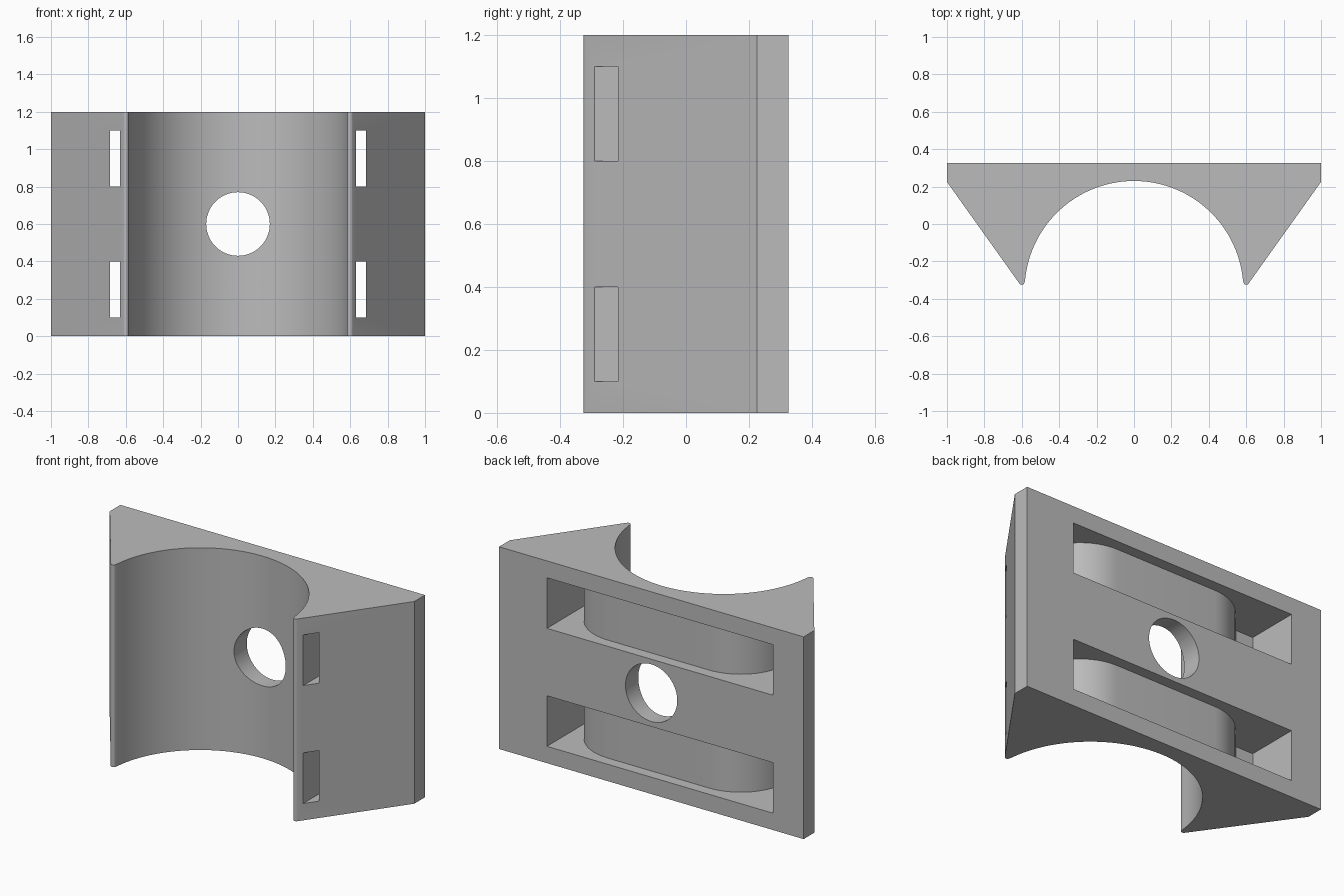
import bpy, bmesh
from math import sin, cos, pi, radians

if "Cube" in bpy.data.objects:
    bpy.data.objects.remove(bpy.data.objects["Cube"], do_unlink=True)

HEIGHT = 1.2
BACK = 0.325

grey = bpy.data.materials.new("plain grey")
grey.use_nodes = True
colour = (0.5, 0.5, 0.5, 1)
grey.diffuse_color = colour
grey.node_tree.nodes["Principled BSDF"].inputs["Base Color"].default_value = colour


def arc(cx, cy, r, start, end, steps):
    """Points on an arc, angles in degrees."""
    angles = [radians(start + (end - start) * i / steps) for i in range(steps + 1)]
    return [(cx + r * cos(a), cy + r * sin(a)) for a in angles]


def prism(name, outline, z0, z1):
    """Extrude a plan outline between two heights."""
    bm = bmesh.new()
    base = bm.faces.new([bm.verts.new((x, y, z0)) for x, y in outline])
    top = bmesh.ops.extrude_face_region(bm, geom=[base])["geom"]
    verts = [v for v in top if isinstance(v, bmesh.types.BMVert)]
    bmesh.ops.translate(bm, verts=verts, vec=(0, 0, z1 - z0))
    bmesh.ops.recalc_face_normals(bm, faces=bm.faces)
    mesh = bpy.data.meshes.new(name)
    bm.to_mesh(mesh)
    bm.free()
    mesh.materials.append(grey)
    obj = bpy.data.objects.new(name, mesh)
    bpy.context.collection.objects.link(obj)
    return obj


def cut(target, cutter):
    """Subtract the cutter, then remove it."""
    bpy.context.view_layer.objects.active = target
    mod = target.modifiers.new("cut", "BOOLEAN")
    mod.operation = "DIFFERENCE"
    mod.solver = "EXACT"
    mod.object = cutter
    bpy.ops.object.modifier_apply(modifier=mod.name)
    bpy.data.objects.remove(cutter, do_unlink=True)


# Saddle block: flat back, sloping cheeks, rounded tips, round cradle
tip = arc(0.6, -0.31, 0.015, -35, -180, 8)
right_half = [(1, BACK), (1, 0.225)] + tip
cradle = arc(0, -0.355, 0.585, 5, 175, 72)
left_half = [(-x, y) for x, y in reversed(right_half)]
body = prism("saddle_mount", right_half + cradle + left_half, 0, HEIGHT)

# Strap channels: rounded inner wall, stepped recess on one end
inner = arc(0.332, -0.04, 0.3, 0, 90, 16)
inner += [(-x, y) for x, y in reversed(inner)]
channel = [(0.685, 0.5), (0.685, -0.5), (0.632, -0.5)] + inner
channel += [(-0.632, -0.5), (-0.685, -0.5), (-0.685, 0.01), (-0.8, 0.01), (-0.8, 0.5)]
for z in (0.1, 0.8):
    cut(body, prism("channel_cutter", channel, z, z + 0.3))

# Round bore through the back
bpy.ops.mesh.primitive_cylinder_add(vertices=64, radius=0.17, depth=1,
                                    location=(0, 0.3, HEIGHT / 2),
                                    rotation=(pi / 2, 0, 0))
bore = bpy.context.object
bore.data.materials.append(grey)
cut(body, bore)

# Smooth curves with crisp edges
bpy.ops.object.select_all(action="DESELECT")
body.select_set(True)
bpy.context.view_layer.objects.active = body
bpy.ops.object.shade_smooth_by_angle(angle=radians(25))
